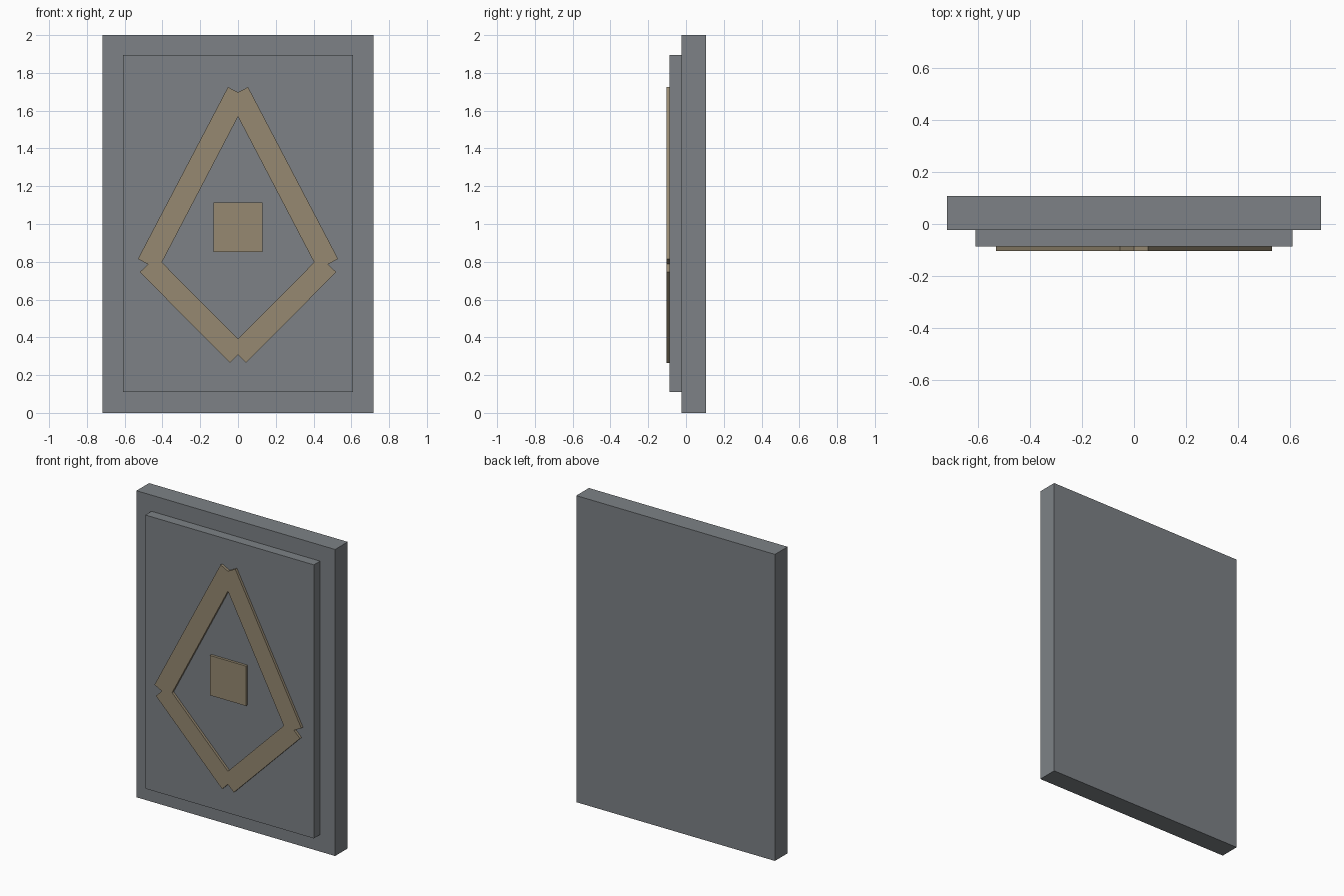
import bpy, bmesh

if "Cube" in bpy.data.objects:
    bpy.data.objects.remove(bpy.data.objects["Cube"])


def material(name, rgb):
    m = bpy.data.materials.new(name)
    m.diffuse_color = (*rgb, 1.0)
    m.use_nodes = True
    m.node_tree.nodes["Principled BSDF"].inputs["Base Color"].default_value = m.diffuse_color
    return m


SLATE = material("slate grey", (0.205, 0.222, 0.238))
BRONZE = material("dull bronze", (0.305, 0.25, 0.165))


def finish(bm, name, mat):
    bmesh.ops.recalc_face_normals(bm, faces=bm.faces)
    mesh = bpy.data.meshes.new(name)
    bm.to_mesh(mesh)
    bm.free()
    mesh.materials.append(mat)
    obj = bpy.data.objects.new(name, mesh)
    bpy.context.collection.objects.link(obj)
    return obj


def block(name, half_w, y0, y1, z0, z1, mat):
    """Box centred on x = 0."""
    bm = bmesh.new()
    bmesh.ops.create_cube(bm, size=1.0)
    for v in bm.verts:
        v.co = (v.co.x * 2 * half_w,
                (y0 + y1) / 2 + v.co.y * (y1 - y0),
                (z0 + z1) / 2 + v.co.z * (z1 - z0))
    return finish(bm, name, mat)


BACK, STEP, FACE, FRONT = 0.107, -0.023, -0.087, -0.104

# Thick back slab, raised panel and central square
block("back_slab", 0.717, STEP, BACK, 0.0, 2.0, SLATE)
block("raised_panel", 0.608, FACE, STEP, 0.11, 1.895, SLATE)
block("centre_square", 0.13, FRONT, FACE, 0.853, 1.113, BRONZE)

# Kite frame: right half (x, z) with notched corners where the bars meet
upper_bar = [(0, 1.697), (0.053, 1.725), (0.53, 0.815), (0.477, 0.787),
             (0.403, 0.797), (0, 1.568)]
lower_bar = [(0.477, 0.787), (0.52, 0.745), (0.042, 0.265), (0, 0.307),
             (0, 0.392), (0.403, 0.797)]
bm = bmesh.new()
for side in (1, -1):
    for bar in (upper_bar, lower_bar):
        bm.faces.new([bm.verts.new((side * x, FACE, z)) for x, z in bar])
bmesh.ops.remove_doubles(bm, verts=bm.verts, dist=0.0005)
bmesh.ops.recalc_face_normals(bm, faces=bm.faces)
extruded = bmesh.ops.extrude_face_region(bm, geom=bm.faces[:], use_keep_orig=True)
for v in extruded["geom"]:
    if isinstance(v, bmesh.types.BMVert):
        v.co.y = FRONT
finish(bm, "kite_frame", BRONZE)
